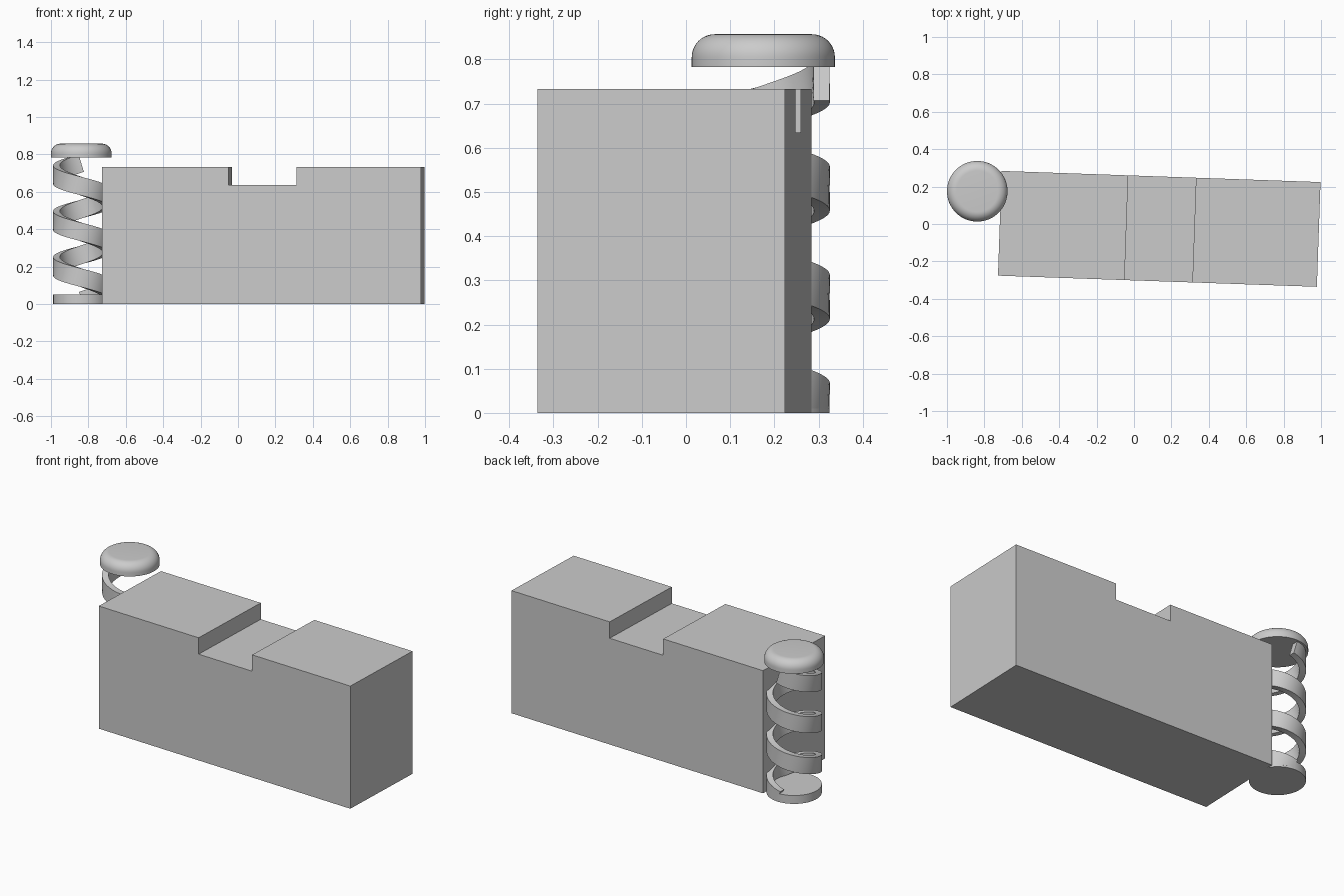
import bpy, bmesh
from math import pi, sin, cos, radians
from mathutils import Vector

cube = bpy.data.objects.get("Cube")
if cube:
    bpy.data.objects.remove(cube, do_unlink=True)

grey = bpy.data.materials.new("plain grey")
grey.use_nodes = True
colour = (0.6, 0.6, 0.6, 1)
grey.diffuse_color = colour
grey.node_tree.nodes["Principled BSDF"].inputs["Base Color"].default_value = colour

CENTRE = Vector((-0.838, 0.175, 0))   # axis of the spring


def make_object(name, bm, location, smooth=False):
    bmesh.ops.recalc_face_normals(bm, faces=bm.faces)
    mesh = bpy.data.meshes.new(name)
    bm.to_mesh(mesh)
    bm.free()
    mesh.materials.append(grey)
    obj = bpy.data.objects.new(name, mesh)
    obj.location = location
    bpy.context.collection.objects.link(obj)
    if smooth:
        bpy.ops.object.select_all(action='DESELECT')
        obj.select_set(True)
        bpy.context.view_layer.objects.active = obj
        bpy.ops.object.shade_smooth_by_angle(angle=radians(35))
    return obj


def loft(rings):
    """Skin a list of closed point rings and cap both ends."""
    bm = bmesh.new()
    rows = [[bm.verts.new(p) for p in ring] for ring in rings]
    n = len(rows[0])
    for a, b in zip(rows, rows[1:]):
        for i in range(n):
            j = (i + 1) % n
            bm.faces.new((a[i], a[j], b[j], b[i]))
    bm.faces.new(rows[0])
    bm.faces.new(rows[-1])
    return bm


def round_part(name, profile, segments=64):
    """Solid of revolution from (radius, height) pairs."""
    angles = [2 * pi * i / segments for i in range(segments)]
    rings = [[(r * cos(a), r * sin(a), z) for a in angles] for r, z in profile]
    return make_object(name, loft(rings), CENTRE, smooth=True)


# Block with a notch across its top, turned slightly about z
outline = [(-0.853, 0), (0.853, 0), (0.853, 0.733), (0.187, 0.733),
           (0.187, 0.635), (-0.176, 0.635), (-0.176, 0.733), (-0.853, 0.733)]
block = make_object("notched_block",
                    loft([[(x, y, z) for x, z in outline] for y in (-0.28, 0.28)]),
                    (0.135, -0.026, 0))
block.rotation_euler.z = radians(-2)

# Spring foot
round_part("spring_foot", [(0.15, 0), (0.15, 0.05)])

# Button cap with a rounded upper edge
bevel = 0.052
arc = [i * pi / 20 for i in range(11)]
round_part("spring_cap", [(0.162, 0.783)] +
           [(0.162 - bevel + bevel * cos(a), 0.857 - bevel + bevel * sin(a)) for a in arc])

# Flat coil: a rectangular section swept along a helix
TURNS, STEPS, PITCH = 3, 64, 0.245
RADIUS, HALF_WIDTH, HALF_HEIGHT = 0.132, 0.018, 0.048
rings = []
for i in range(TURNS * STEPS + 1):
    t = 2 * pi * i / STEPS
    a = pi / 2 - t
    out = Vector((cos(a), sin(a), 0))
    along = Vector((sin(a), -cos(a), PITCH / (2 * pi * RADIUS))).normalized()
    up = along.cross(out)
    if up.z < 0:
        up.negate()
    mid = out * RADIUS + Vector((0, 0, 0.0175 + PITCH * t / (2 * pi)))
    ring = [mid + out * HALF_WIDTH * u + up * HALF_HEIGHT * v
            for u, v in ((-1, -1), (1, -1), (1, 1), (-1, 1))]
    for p in ring:
        p.z = max(p.z, 0.01)          # lower end sinks into the foot
    rings.append(ring)
make_object("spring_coil", loft(rings), CENTRE, smooth=True)
